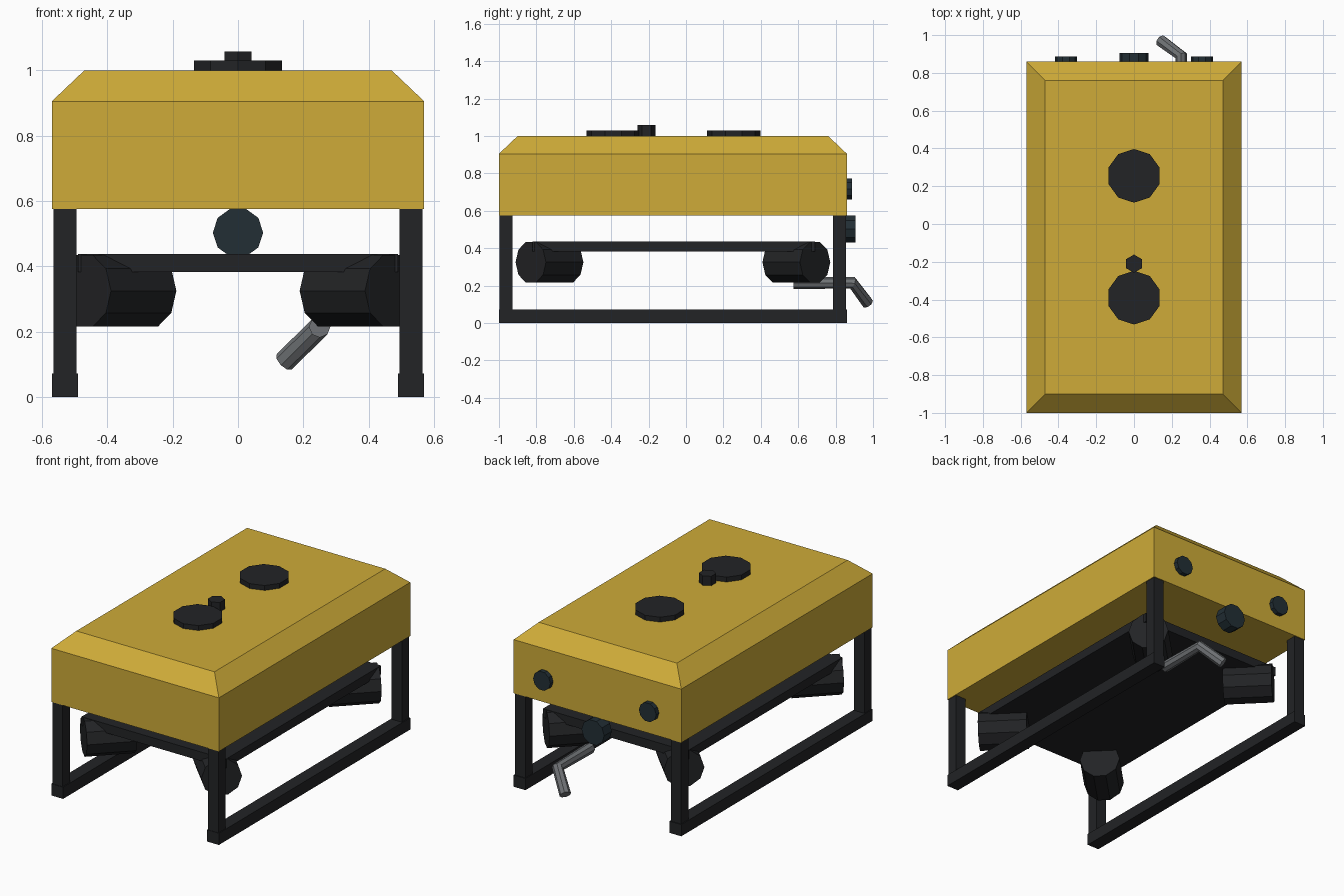
import bpy, bmesh
from mathutils import Vector, Matrix

if "Cube" in bpy.data.objects:
    bpy.data.objects.remove(bpy.data.objects["Cube"])


def material(name, rgb):
    m = bpy.data.materials.new(name)
    m.diffuse_color = (*rgb, 1)
    m.use_nodes = True
    m.node_tree.nodes["Principled BSDF"].inputs["Base Color"].default_value = m.diffuse_color
    return m


YELLOW = material("yellow_paint", (0.62, 0.41, 0.04))
BLACK = material("black_frame", (0.016, 0.017, 0.019))
LENS = material("dark_glass", (0.016, 0.028, 0.036))
STEEL = material("grey_steel", (0.16, 0.17, 0.18))


def finish(name, bm, mat):
    bmesh.ops.recalc_face_normals(bm, faces=bm.faces)
    me = bpy.data.meshes.new(name)
    bm.to_mesh(me)
    bm.free()
    me.materials.append(mat)
    ob = bpy.data.objects.new(name, me)
    bpy.context.collection.objects.link(ob)
    return ob


def loft(name, rings, mat):
    """Stack of rectangles (x0, x1, y0, y1, z) joined and capped."""
    bm = bmesh.new()
    loops = [[bm.verts.new(p) for p in ((x0, y0, z), (x1, y0, z), (x1, y1, z), (x0, y1, z))]
             for x0, x1, y0, y1, z in rings]
    for a, b in zip(loops, loops[1:]):
        for i in range(4):
            j = (i + 1) % 4
            bm.faces.new((a[i], a[j], b[j], b[i]))
    bm.faces.new(loops[0])
    bm.faces.new(loops[-1])
    return finish(name, bm, mat)


def box(name, x0, x1, y0, y1, z0, z1, mat):
    return loft(name, [(x0, x1, y0, y1, z0), (x0, x1, y0, y1, z1)], mat)


def rod(name, a, b, r, sides, mat):
    """Flat-sided cylinder from a to b with a corner pointing sideways."""
    a, b = Vector(a), Vector(b)
    axis = (b - a).normalized()
    side = axis.cross(Vector((0, 0, 1)))
    side = side.normalized() if side.length > 0.01 else Vector((0, 1, 0))
    rot = Matrix((side.cross(axis), side, axis)).transposed().to_4x4()
    bm = bmesh.new()
    bmesh.ops.create_cone(bm, cap_ends=True, segments=sides, radius1=r, radius2=r,
                          depth=(b - a).length, matrix=Matrix.Translation((a + b) / 2) @ rot)
    return finish(name, bm, mat)


# Buoyant body with bevelled top
loft("body", [(-0.57, 0.57, -1, 0.86, 0.575), (-0.57, 0.57, -1, 0.86, 0.905),
              (-0.47, 0.47, -0.9, 0.76, 1.0)], YELLOW)

# Lower deck plate
box("deck_plate", -0.49, 0.49, -0.82, 0.69, 0.382, 0.437, BLACK)

# Skids, legs, diagonal thrusters and back lamps, mirrored left and right
for s, label in ((-1, "left"), (1, "right")):
    xs = sorted((s * 0.49, s * 0.57))
    box(f"{label}_skid", *xs, -1, 0.86, 0, 0.072, BLACK)
    xs = sorted((s * 0.495, s * 0.565))
    for end, y0, outer, inner in (("front", -0.997, -0.83, -0.63), ("back", 0.785, 0.69, 0.49)):
        box(f"{end}_{label}_leg", *xs, y0, y0 + 0.07, 0.06, 0.58, BLACK)
        rod(f"{end}_{label}_thruster", (s * 0.27, inner, 0.325), (s * 0.47, outer, 0.325),
            0.115, 10, BLACK)
    rod(f"{label}_back_lamp", (s * 0.36, 0.84, 0.717), (s * 0.36, 0.888, 0.717), 0.059, 10, LENS)

# Camera housing under the back edge
rod("back_camera", (0, 0.83, 0.503), (0, 0.905, 0.503), 0.077, 10, LENS)

# Top hatches and knob
for label, y in (("front", -0.39), ("back", 0.255)):
    rod(f"{label}_hatch", (0, y, 0.99), (0, y, 1.03), 0.142, 10, BLACK)
rod("top_knob", (0, -0.21, 0.99), (0, -0.21, 1.058), 0.048, 6, BLACK)

# Bent steel arm
cu = bpy.data.curves.new("bent_arm", "CURVE")
cu.dimensions = "3D"
cu.bevel_depth = 0.033
cu.bevel_resolution = 2
cu.use_fill_caps = True
path = [(0.25, 0.575, 0.215), (0.25, 0.89, 0.215), (0.142, 0.97, 0.108)]
sp = cu.splines.new("POLY")
sp.points.add(len(path) - 1)
for p, co in zip(sp.points, path):
    p.co = (*co, 1)
sp.use_smooth = False
cu.materials.append(STEEL)
bpy.context.collection.objects.link(bpy.data.objects.new("bent_arm", cu))
